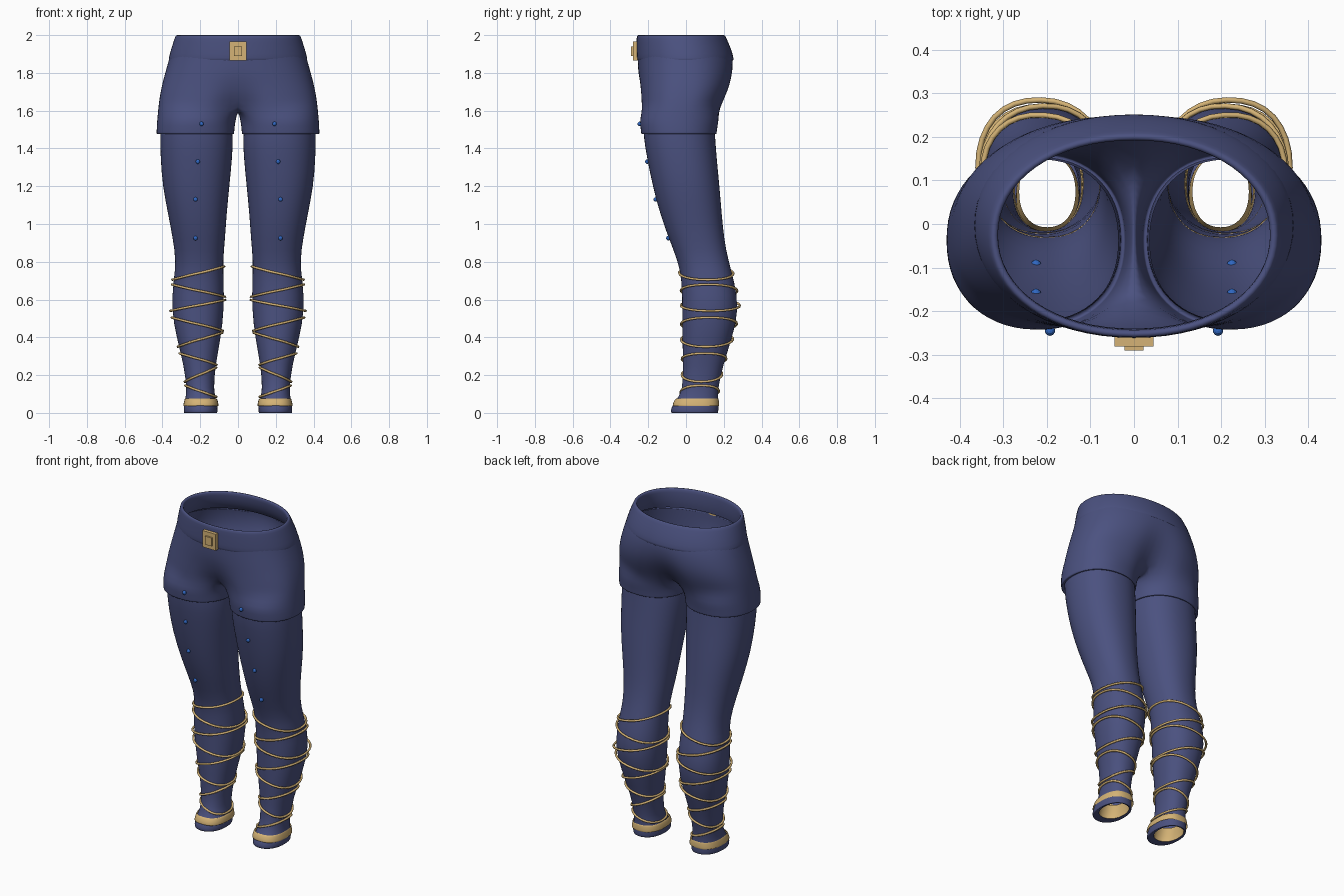
import bpy, bmesh, math
from mathutils import Vector

if "Cube" in bpy.data.objects:
    bpy.data.objects.remove(bpy.data.objects["Cube"])


def material(name, rgb):
    m = bpy.data.materials.new(name)
    m.diffuse_color = (*rgb, 1)
    m.use_nodes = True
    m.node_tree.nodes["Principled BSDF"].inputs["Base Color"].default_value = m.diffuse_color
    return m


NAVY = material("navy_cloth", (0.070, 0.083, 0.215))
GOLD = material("gold_trim", (0.66, 0.45, 0.18))
BLUE = material("blue_stud", (0.03, 0.14, 0.55))
N = 32


def power(v, p):
    return math.copysign(abs(v) ** (2 / p), v)


def oval(z, x0, x1, y0, y1, a, p=2.2, off=0.0):
    """Point on a rounded oval with the given bounds, pushed out by off."""
    return Vector(((x0 + x1) / 2 + ((x1 - x0) / 2 + off) * power(math.cos(a), p),
                   (y0 + y1) / 2 + ((y1 - y0) / 2 + off) * power(math.sin(a), p), z))


def make_object(name, bm, mat, mirror=False, subdivide=True):
    bmesh.ops.recalc_face_normals(bm, faces=bm.faces)
    me = bpy.data.meshes.new(name)
    bm.to_mesh(me)
    bm.free()
    me.materials.append(mat)
    for f in me.polygons:
        f.use_smooth = subdivide
    ob = bpy.data.objects.new(name, me)
    bpy.context.collection.objects.link(ob)
    if mirror:
        mod = ob.modifiers.new("mirror", "MIRROR")
        mod.merge_threshold = 0.0005
    if subdivide:
        mod = ob.modifiers.new("smooth", "SUBSURF")
        mod.levels = mod.render_levels = 1
    return ob


def bridge(bm, a, b, closed=True):
    for i in range(len(a) if closed else len(a) - 1):
        j = (i + 1) % len(a)
        bm.faces.new((a[i], a[j], b[j], b[i]))


def loft(name, rings, mat, p=2.2, mirror=True):
    """Tube through oval rings of (z, x0, x1, y0, y1)."""
    bm = bmesh.new()
    loops = [[bm.verts.new(oval(*r, math.tau * i / N, p)) for i in range(N)] for r in rings]
    for a, b in zip(loops, loops[1:]):
        bridge(bm, a, b)
    return make_object(name, bm, mat, mirror)


# Leg profile: height, inner x, outer x, front y, back y
LEG = [(1.54, .035, .410, -.226, .150), (1.46, .025, .413, -.226, .155),
       (1.35, .030, .411, -.207, .163), (1.20, .045, .400, -.177, .178),
       (1.05, .060, .370, -.137, .190), (.92, .068, .345, -.090, .202),
       (.80, .080, .328, -.042, .226), (.70, .075, .342, -.022, .256),
       (.55, .073, .354, -.020, .282), (.40, .090, .326, -.020, .246),
       (.25, .120, .286, -.015, .195), (.12, .130, .271, -.018, .168),
       (.07, .115, .280, -.050, .169), (.03, .107, .289, -.080, .173),
       (.00, .109, .287, -.080, .171)]
SOLE = [(0.0, .112, .284, -.076, .168), (.004, .128, .270, -.03, .158)]
loft("legging", LEG + SOLE, NAVY)


def leg_ring(z):
    for a, b in zip(LEG, LEG[1:]):
        if b[0] <= z <= a[0]:
            t = (z - a[0]) / (b[0] - a[0])
            return [z] + [u + (v - u) * t for u, v in zip(a[1:], b[1:])]


# Shorts: hip rings of height, half width, front y, back y, centre dents, roundness
HIPS = [(1.97, .338, -.258, .215, 0, 0, 2.1), (1.93, .350, -.258, .235, 0, 0, 2.1),
        (1.87, .366, -.256, .252, 0, 0, 2.2), (1.80, .386, -.254, .254, 0, .01, 2.3),
        (1.74, .402, -.250, .244, .012, .025, 2.4), (1.68, .414, -.248, .222, .035, .045, 2.5),
        (1.63, .421, -.248, .200, .075, .065, 2.5)]
THIGHS = [(1.56, .010, .428, -.246, .176), (1.52, .017, .431, -.243, .168),
          (1.48, .020, .432, -.238, .163), (1.476, .020, .432, -.238, .163),
          (1.476, .034, .412, -.224, .150), (1.50, .034, .412, -.224, .150)]
K, M = 24, 8
bm = bmesh.new()
loops = []
for z, w, yf, yb, df, db, p in HIPS:
    row = []
    for i in range(K + 1):
        v = oval(z, -w, w, yf, yb, math.pi * (i / K - .5), p)
        g = math.exp(-(v.x / .09) ** 2)
        v.y += g * (df if v.y < 0 else -db)
        if i in (0, K):
            v.x = 0
        row.append(bm.verts.new(v))
    loops.append(row)
for a, b in zip(loops, loops[1:]):
    bridge(bm, a, b, False)
# Crotch seam runs along the middle from back to front
last = loops[-1]
back, front = last[K].co.y, last[0].co.y
seam = [bm.verts.new((0, back + (front - back) * i / M, 1.63 - .03 * math.sin(math.pi * i / M) ** .5))
        for i in range(1, M)]
prev = last + seam
A0 = math.radians(142)
angles = [-A0 + 2 * A0 * i / K for i in range(K + 1)]
angles += [A0 + (math.tau - 2 * A0) * i / M for i in range(1, M)]
for r in THIGHS:
    cur = [bm.verts.new(oval(*r, a)) for a in angles]
    bridge(bm, prev, cur)
    prev = cur
make_object("shorts", bm, NAVY, True)

# Waistband with a turned-in lip
BAND = [(1.866, .367, -.257, .251), (1.870, .371, -.262, .256), (1.93, .355, -.263, .240),
        (1.99, .335, -.263, .212), (2.0, .330, -.260, .207), (2.0, .316, -.247, .194),
        (1.985, .312, -.243, .192), (1.92, .322, -.240, .205), (1.88, .345, -.246, .235)]
loft("waistband", [(z, -w, w, a, b) for z, w, a, b in BAND], NAVY, 2.1, False)

# Foot straps outside, and the gold lining inside each foot
strap = [(.036, .006), (.038, .012), (.072, .012), (.075, .006)]
rings = []
for z, o in strap:
    _, x0, x1, y0, y1 = leg_ring(z)
    rings.append((z, x0 - o * .6, x1 + o * .3, max(y0, -.062) - o, y1 + o * .4))
loft("foot_strap", rings, GOLD, 2.5)
loft("foot_lining", [(.004, .128, .270, -.03, .158), (.02, .125, .272, -.03, .160),
                     (.05, .128, .268, -.02, .158), (.08, .134, .264, -.008, .156)], GOLD)

# Calf wraps: tilted loops hugging each calf, (outer height, inner height)
WRAPS = [(.705, .775), (.680, .615), (.540, .598), (.505, .435),
         (.350, .425), (.315, .255), (.165, .240), (.145, .085)]
for side, label in ((1, "left"), (-1, "right")):
    cu = bpy.data.curves.new("calf_wraps_" + label, "CURVE")
    cu.dimensions = "3D"
    cu.bevel_depth = .0065
    cu.bevel_resolution = 1
    for zo, zi in WRAPS:
        sp = cu.splines.new("POLY")
        sp.points.add(N - 1)
        sp.use_cyclic_u = True
        for i, pt in enumerate(sp.points):
            a = math.tau * i / N
            z = (zo + zi) / 2 + (zo - zi) / 2 * math.cos(a)
            v = oval(*leg_ring(z), a, 2.2, .006)
            pt.co = (side * v.x, v.y, v.z, 1)
    cu.materials.append(GOLD)
    bpy.context.collection.objects.link(bpy.data.objects.new(cu.name, cu))

# Studs down the front of each thigh
bm = bmesh.new()
for x, z, y in ((.193, 1.53, -.243), (.213, 1.33, None), (.225, 1.13, None), (.225, .925, None)):
    if y is None:
        y = leg_ring(z)[3]
    ball = bmesh.ops.create_uvsphere(bm, u_segments=10, v_segments=6, radius=.012)
    bmesh.ops.translate(bm, verts=ball["verts"], vec=(x, y - .002, z))
make_object("thigh_studs", bm, BLUE, True, False)


# Buckle: a plate with a raised centre
def box(name, lo, hi):
    bm = bmesh.new()
    bmesh.ops.create_cube(bm, size=1)
    for v in bm.verts:
        v.co = [l + (h - l) * (c + .5) for l, h, c in zip(lo, hi, v.co)]
    make_object(name, bm, GOLD, False, False)


box("buckle_plate", (-.045, -.281, 1.865), (.045, -.255, 1.966))
box("buckle_centre", (-.022, -.291, 1.890), (.022, -.278, 1.941))
